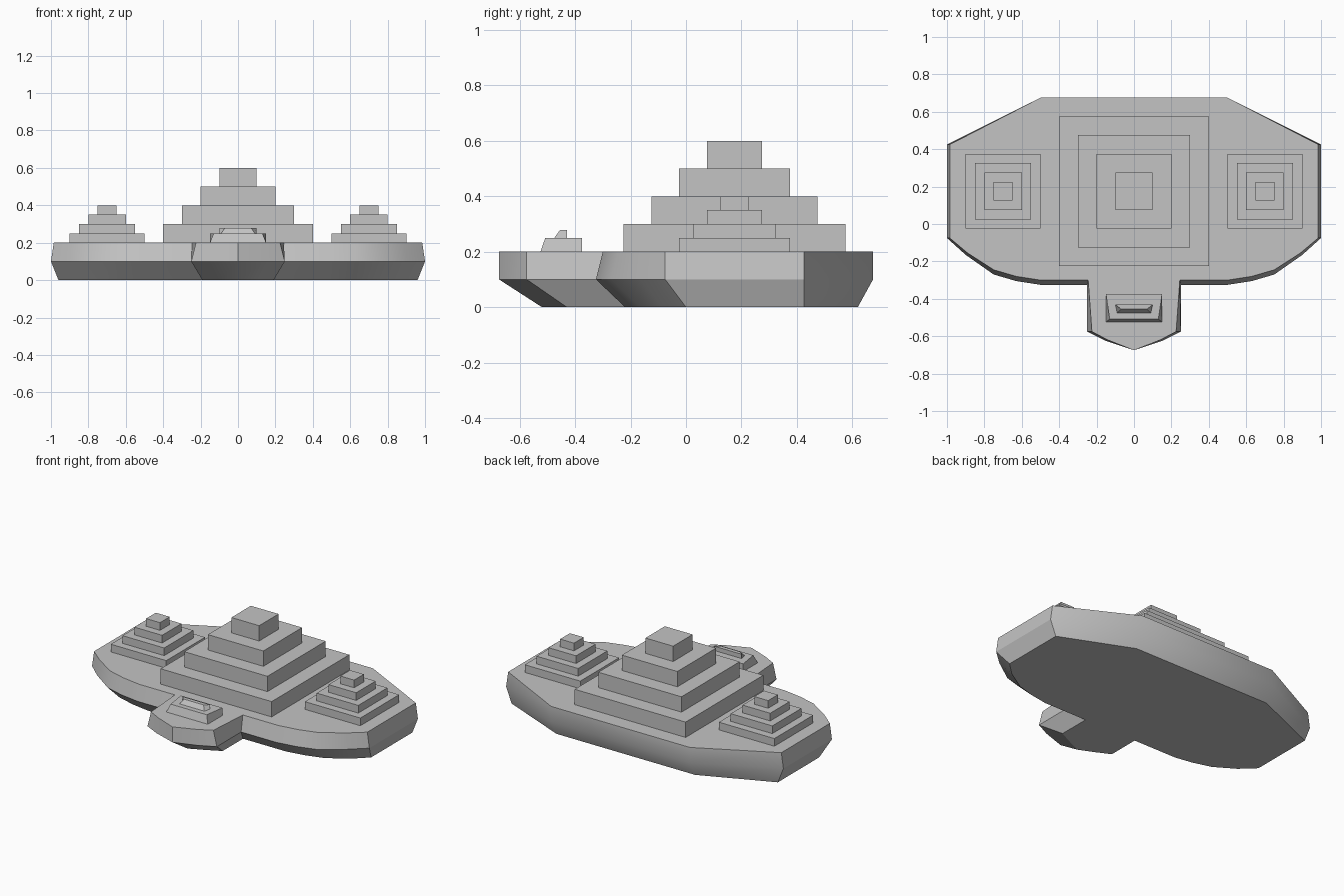
import bpy
import bmesh
from math import radians

cube = bpy.data.objects.get("Cube")
if cube:
    bpy.data.objects.remove(cube, do_unlink=True)

grey = bpy.data.materials.new("hull grey")
grey.use_nodes = True
colour = (0.55, 0.55, 0.55, 1)
grey.diffuse_color = colour
grey.node_tree.nodes["Principled BSDF"].inputs["Base Color"].default_value = colour


def mirrored(half):
    """Close a +x half outline into a full symmetric ring."""
    return half + [(-x, y) for x, y in reversed(half) if x > 0]


def rectangle(cx, cy, half):
    return [(cx - half, cy - half), (cx + half, cy - half),
            (cx + half, cy + half), (cx - half, cy + half)]


def add_loft(bm, rings, heights):
    """Stack matching outlines, bridge them and cap both ends."""
    loops = [[bm.verts.new((x, y, z)) for x, y in ring]
             for ring, z in zip(rings, heights)]
    count = len(loops[0])
    for low, high in zip(loops, loops[1:]):
        for i in range(count):
            j = (i + 1) % count
            bm.faces.new((low[i], low[j], high[j], high[i]))
    bm.faces.new(list(reversed(loops[0])))
    bm.faces.new(loops[-1])


def finish(bm, name, smooth=False):
    bmesh.ops.recalc_face_normals(bm, faces=bm.faces[:])
    mesh = bpy.data.meshes.new(name)
    bm.to_mesh(mesh)
    bm.free()
    mesh.materials.append(grey)
    obj = bpy.data.objects.new(name, mesh)
    bpy.context.collection.objects.link(obj)
    if smooth:
        bpy.ops.object.select_all(action='DESELECT')
        obj.select_set(True)
        bpy.context.view_layer.objects.active = obj
        bpy.ops.object.shade_smooth_by_angle(angle=radians(30))
    return obj


def stepped_pyramid(name, cx, cy, base, step, rise):
    """Four square tiers, each narrower than the one beneath."""
    bm = bmesh.new()
    for tier in range(4):
        ring = rectangle(cx, cy, base - tier * step)
        z = 0.2 + tier * rise
        add_loft(bm, [ring, ring], [z, z + rise])
    finish(bm, name)


def wedge(name, low, high, heights):
    bm = bmesh.new()
    add_loft(bm, [mirrored(low), mirrored(high)], heights)
    bmesh.ops.recalc_face_normals(bm, faces=bm.faces[:])
    finish(bm, name)


# Hull: flat underside, widest waist and deck, from prow tip to stern
keel = [(0, -.52), (.1, -.475), (.19, -.43), (.19, -.22), (.5, -.22),
        (.62, -.2), (.74, -.165), (.87, -.085), (.96, 0), (.96, .425), (.5, .62)]
waist = [(0, -.675), (.15, -.625), (.25, -.575), (.25, -.325), (.5, -.325),
         (.63, -.305), (.75, -.27), (.9, -.165), (1, -.075), (1, .425), (.5, .675)]
deck = [(0, -.675), (.14, -.62), (.225, -.575), (.245, -.3), (.5, -.3),
        (.63, -.28), (.75, -.245), (.89, -.155), (.985, -.075), (.985, .425), (.5, .675)]
bm = bmesh.new()
add_loft(bm, [mirrored(ring) for ring in (keel, waist, deck)], [0, .1, .2])
finish(bm, "hull", smooth=True)

# Stepped towers
stepped_pyramid("central_tower", 0, .175, .4, .1, .1)
for side, sign in (("left", 1), ("right", -1)):
    stepped_pyramid(side + "_tower", sign * .7, .175, .2, .05, .05)

# Bridge on the prow: wide base and small cabin with sloped fronts
wedge("bridge_base", [(.15, -.525), (.15, -.375)], [(.13, -.508), (.15, -.375)], [.2, .25])
wedge("bridge_cabin", [(.09, -.475), (.1, -.43)], [(.07, -.455), (.1, -.43)], [.25, .278])
